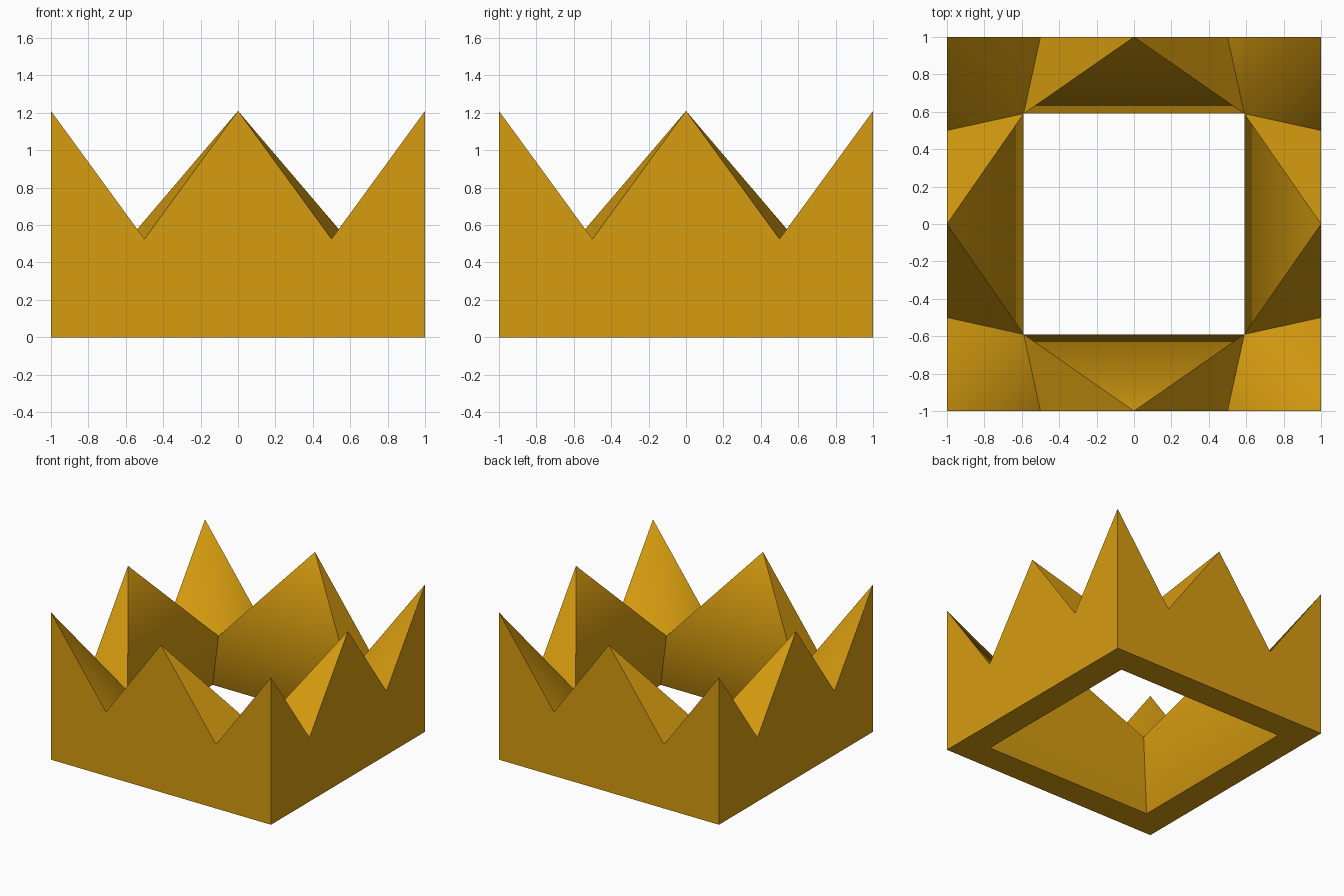
import bpy, bmesh, math
from mathutils import Matrix, Vector

if "Cube" in bpy.data.objects:
    bpy.data.objects.remove(bpy.data.objects["Cube"])

PEAK, VALLEY, INNER_Z = 1.21, 0.525, 0.518   # heights
INNER, HOLE = 0.59, 0.77                     # half widths of inner lip and floor opening

gold = bpy.data.materials.new("gold")
gold.diffuse_color = (0.68, 0.335, 0.005, 1)
gold.use_nodes = True
gold.node_tree.nodes["Principled BSDF"].inputs["Base Color"].default_value = gold.diffuse_color

# One side of the crown (the front), as named points
P = {
    "bl": (-1, -1, 0), "br": (1, -1, 0),
    "left": (-1, -1, PEAK), "right": (1, -1, PEAK), "mid": (0, -1, PEAK),
    "v1": (-0.5, -1, VALLEY), "v2": (0.5, -1, VALLEY),
    "il": (-INNER, -INNER, INNER_Z), "ir": (INNER, -INNER, INNER_Z),
    "hl": (-HOLE, -HOLE, 0), "hr": (HOLE, -HOLE, 0),
}
FACES = [
    "bl br right v2 mid v1 left",            # outer wall with zigzag top
    "bl hl hr br",                           # underside
    "left v1 il", "v1 mid il",               # bevelled spike flanks
    "mid v2 ir", "v2 right ir",
    "mid ir il", "hl il ir hr",              # inner wall
]

# Repeat the side four times around the centre
bm = bmesh.new()
for k in range(4):
    turn = Matrix.Rotation(k * math.pi / 2, 3, 'Z')
    verts = {n: bm.verts.new(turn @ Vector(p)) for n, p in P.items()}
    for f in FACES:
        bm.faces.new([verts[n] for n in f.split()])
bmesh.ops.remove_doubles(bm, verts=bm.verts, dist=0.001)
bmesh.ops.recalc_face_normals(bm, faces=bm.faces)


def is_lip(v):
    return abs(v.co.x) < 0.6 and abs(v.co.y) < 0.6


def is_corner_tip(v):
    return v.co.z > 1 and abs(v.co.x) > 0.9 and abs(v.co.y) > 0.9


# Only the inner lip and the corner ridges are smooth; all other edges are sharp
for f in bm.faces:
    f.smooth = True
for e in bm.edges:
    a, b = e.verts
    e.smooth = (is_lip(a) and (is_lip(b) or is_corner_tip(b))) or (is_lip(b) and is_corner_tip(a))

mesh = bpy.data.meshes.new("crown")
bm.to_mesh(mesh)
bm.free()
mesh.materials.append(gold)
crown = bpy.data.objects.new("crown", mesh)
bpy.context.collection.objects.link(crown)
